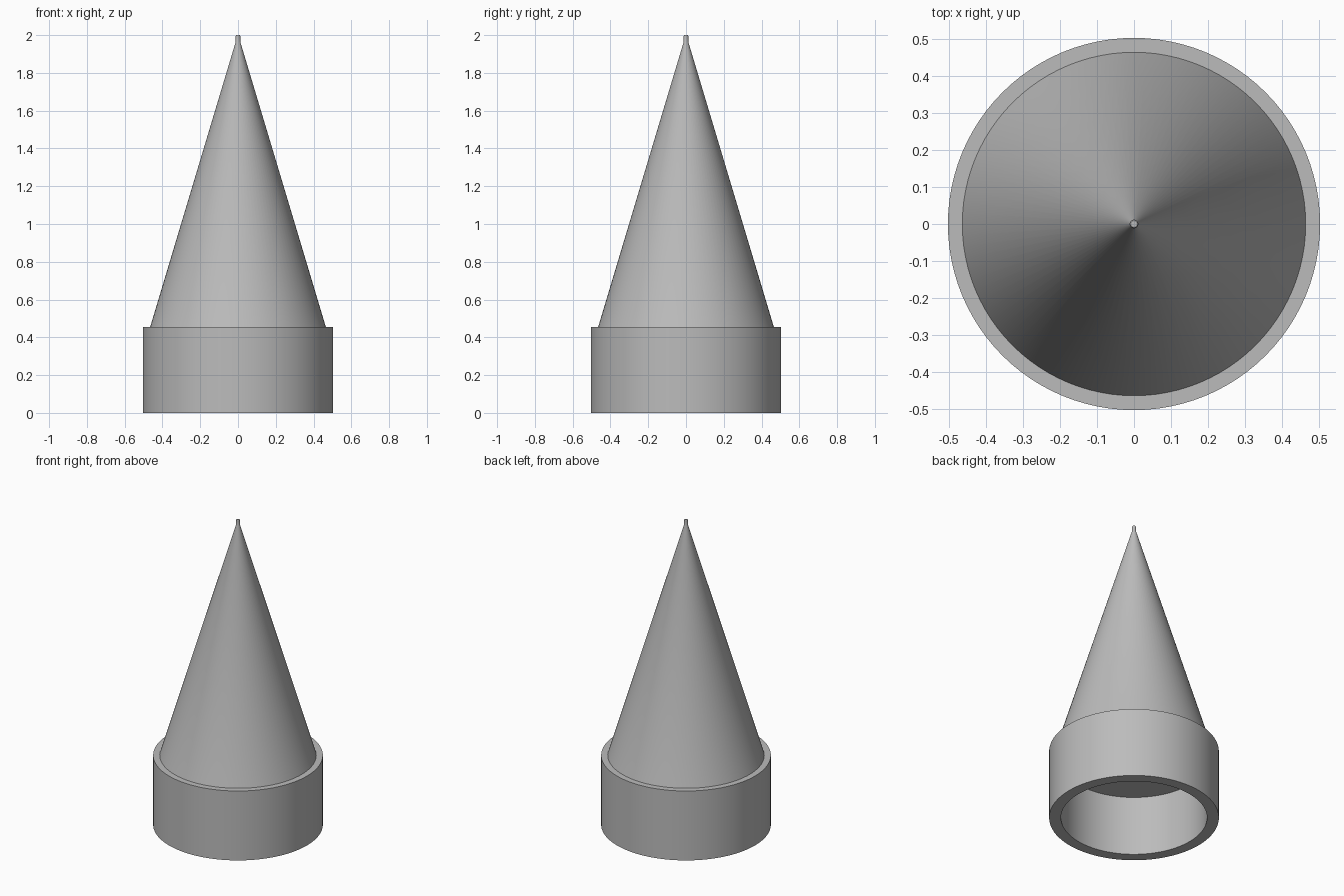
import bpy
import math

if "Cube" in bpy.data.objects:
    bpy.data.objects.remove(bpy.data.objects["Cube"], do_unlink=True)

SEGMENTS = 96

grey = bpy.data.materials.new("plain grey")
grey.use_nodes = True
GREY = (0.5, 0.5, 0.5, 1)
grey.diffuse_color = GREY
grey.node_tree.nodes["Principled BSDF"].inputs["Base Color"].default_value = GREY


def lathe(name, profile):
    """Spin a (radius, height) profile around z; radius 0 becomes a pole."""
    verts, faces, rings = [], [], []
    for r, z in profile:
        count = SEGMENTS if r else 1
        rings.append([len(verts) + i for i in range(count)])
        for i in range(count):
            a = math.tau * i / SEGMENTS
            verts.append((r * math.cos(a), r * math.sin(a), z))
    for low, high in zip(rings, rings[1:]):
        for i in range(SEGMENTS):
            j = (i + 1) % SEGMENTS
            if len(low) == 1:
                faces.append((low[0], high[j], high[i]))
            elif len(high) == 1:
                faces.append((low[i], low[j], high[0]))
            else:
                faces.append((low[i], low[j], high[j], high[i]))
    mesh = bpy.data.meshes.new(name)
    mesh.from_pydata(verts, [], faces)
    mesh.materials.append(grey)
    obj = bpy.data.objects.new(name, mesh)
    bpy.context.collection.objects.link(obj)
    bpy.ops.object.select_all(action="DESELECT")
    obj.select_set(True)
    bpy.context.view_layer.objects.active = obj
    bpy.ops.object.shade_smooth_by_angle(angle=math.radians(30))
    return obj


# One closed skin: socket ceiling and wall, collar, cone and blunt nib
lathe("hollow_collar_with_cone", [
    (0, 0.39), (0.434, 0.39), (0.434, 0),
    (0.504, 0), (0.504, 0.455), (0.465, 0.455),
    (0.012, 1.965), (0.012, 1.995), (0.009, 2), (0, 2),
])
